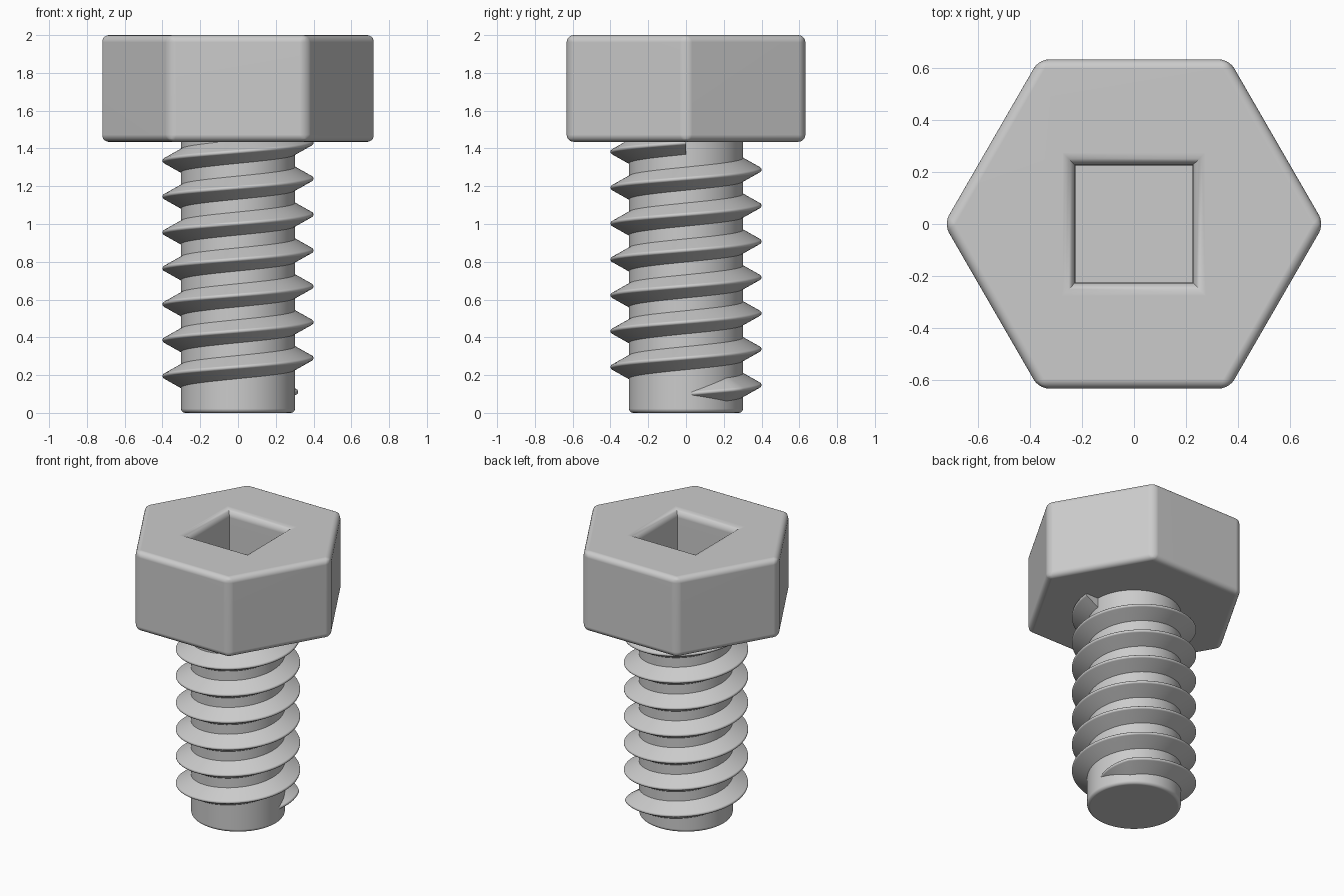
import bpy, bmesh, math

cube = bpy.data.objects.get("Cube")
if cube:
    bpy.data.objects.remove(cube, do_unlink=True)

GREY = (0.6, 0.6, 0.6, 1)
steel = bpy.data.materials.new("grey_steel")
steel.use_nodes = True
steel.diffuse_color = GREY
steel.node_tree.nodes["Principled BSDF"].inputs["Base Color"].default_value = GREY


def make_object(name, bm):
    bmesh.ops.recalc_face_normals(bm, faces=bm.faces)
    mesh = bpy.data.meshes.new(name)
    bm.to_mesh(mesh)
    bm.free()
    mesh.materials.append(steel)
    obj = bpy.data.objects.new(name, mesh)
    bpy.context.collection.objects.link(obj)
    return obj


def activate(obj):
    bpy.ops.object.select_all(action='DESELECT')
    obj.select_set(True)
    bpy.context.view_layer.objects.active = obj


def finish(obj):
    activate(obj)
    bpy.ops.object.shade_smooth_by_angle(angle=math.radians(35))
    normals = obj.modifiers.new("even_normals", 'WEIGHTED_NORMAL')
    normals.keep_sharp = True


def loft(rings, closed_profile=True):
    """Skin a list of equal point rings and cap both ends."""
    bm = bmesh.new()
    loops = [[bm.verts.new(p) for p in ring] for ring in rings]
    n = len(loops[0])
    for a, b in zip(loops, loops[1:]):
        for i in range(n):
            j = (i + 1) % n
            bm.faces.new((a[i], a[j], b[j], b[i]))
    bm.faces.new(loops[0])
    bm.faces.new(loops[-1])
    return bm


def polygon(radius, sides, z, turn=0.0):
    step = 2 * math.pi / sides
    return [(radius * math.cos(turn + i * step), radius * math.sin(turn + i * step), z)
            for i in range(sides)]


# Hexagonal head with rounded edges
HEAD_BOTTOM, TOP = 1.435, 2.0
head_radius = 0.632 / math.cos(math.pi / 6)
bm = loft([polygon(head_radius, 6, z) for z in (HEAD_BOTTOM, TOP)])
bmesh.ops.bevel(bm, geom=bm.edges[:], offset=0.038, segments=5, profile=0.5,
                affect='EDGES', clamp_overlap=True)
head = make_object("head", bm)

# Square socket with a flared, rounded rim, cut out of the head
HALF, FLARE, DEPTH = 0.225, 0.05, 0.4
levels = [(HALF, TOP - DEPTH)]
for i in range(7):
    a = i / 6 * math.pi / 2
    levels.append((HALF + FLARE * (1 - math.cos(a)), TOP - FLARE * (1 - math.sin(a))))
levels.append((HALF + FLARE + 0.01, TOP + 0.1))
cutter = make_object("socket_cutter", loft(
    [polygon(h * math.sqrt(2), 4, z, math.pi / 4) for h, z in levels]))
cutter.hide_render = True
cut = head.modifiers.new("socket", 'BOOLEAN')
cut.operation = 'DIFFERENCE'
cut.solver = 'EXACT'
cut.object = cutter
activate(head)
bpy.ops.object.modifier_apply(modifier=cut.name)
bpy.data.objects.remove(cutter, do_unlink=True)
finish(head)

# Round shank with a softened lower edge
CORE, EDGE = 0.302, 0.022
rings = []
for i in range(5):
    a = i / 4 * math.pi / 2
    rings.append(polygon(CORE - EDGE * (1 - math.sin(a)), 96, EDGE * (1 - math.cos(a))))
rings.append(polygon(CORE, 96, HEAD_BOTTOM + 0.03))
finish(make_object("shank", loft(rings)))

# Right-handed thread: a round-tipped ridge that rises out of the shank
PITCH, START, TURNS, STEPS = 0.19, 0.1, 7, 72
ROOT, CREST, TIP = 0.29, 0.4, 0.012
flank = math.radians(61)
profile = [(ROOT, -0.068)]
for i in range(7):
    a = -flank + i / 6 * 2 * flank
    profile.append((CREST - TIP + TIP * math.cos(a), TIP * math.sin(a)))
profile.append((ROOT, 0.068))
rings = []
for s in range(TURNS * STEPS + 1):
    t = s / STEPS
    sink = (CREST - ROOT) * max(0.0, 1 - t * 8)
    angle = t * 2 * math.pi
    rings.append([((r - sink) * math.cos(angle), (r - sink) * math.sin(angle),
                   START + PITCH * t + z) for r, z in profile])
finish(make_object("thread", loft(rings)))
